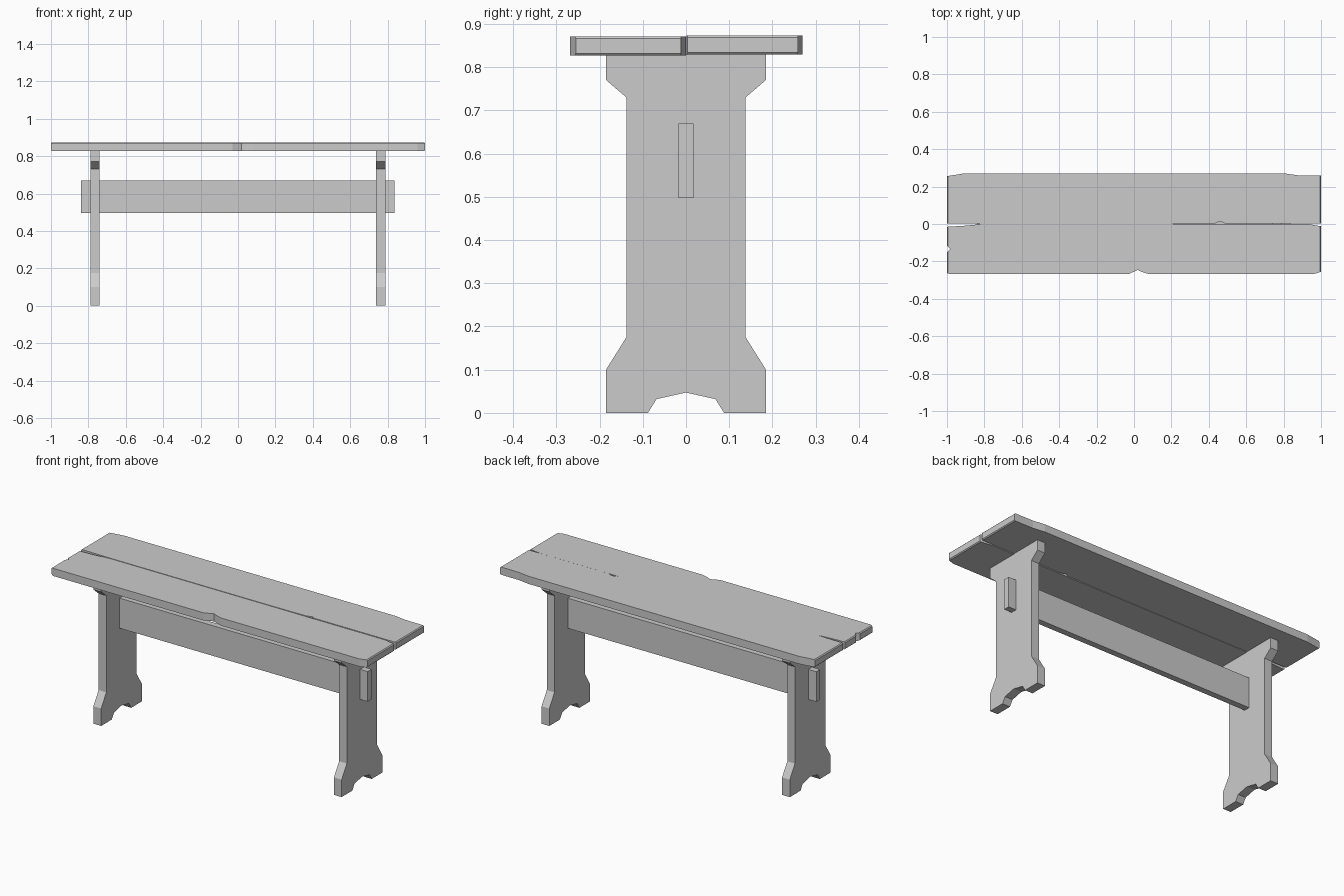
import bpy
import bmesh
from mathutils import Vector

cube = bpy.data.objects.get("Cube")
if cube:
    bpy.data.objects.remove(cube, do_unlink=True)

# Plain grey wood
grey = bpy.data.materials.new("plain_grey")
grey.use_nodes = True
grey.diffuse_color = (0.6, 0.6, 0.6, 1)
bsdf = grey.node_tree.nodes["Principled BSDF"]
bsdf.inputs["Base Color"].default_value = grey.diffuse_color
bsdf.inputs["Roughness"].default_value = 0.8


def extrude_outline(name, points, offset, end_bevel=0):
    """Extrude a flat outline by a vector, optionally easing its end edges."""
    bm = bmesh.new()
    face = bm.faces.new([bm.verts.new(p) for p in points])
    result = bmesh.ops.extrude_face_region(bm, geom=[face], use_keep_orig=True)
    moved = [v for v in result["geom"] if isinstance(v, bmesh.types.BMVert)]
    bmesh.ops.translate(bm, verts=moved, vec=Vector(offset))
    bmesh.ops.recalc_face_normals(bm, faces=bm.faces[:])
    if end_bevel:
        ends = [e for e in bm.edges
                if all(abs(v.co.x) > 0.999 for v in e.verts)
                and abs(e.verts[0].co.z - e.verts[1].co.z) < 0.001]
        bmesh.ops.bevel(bm, geom=ends, offset=end_bevel, segments=1, affect="EDGES")
    mesh = bpy.data.meshes.new(name)
    bm.to_mesh(mesh)
    bm.free()
    mesh.materials.append(grey)
    obj = bpy.data.objects.new(name, mesh)
    bpy.context.collection.objects.link(obj)
    return obj


# Seat planks with worn corners, chips and a split between them
back = [(-1, 0.004), (-0.81, 0.001), (0.18, 0.001), (0.435, 0.004), (0.46, 0.015),
        (0.485, 0.004), (1, 0.004), (1, 0.259), (0.88, 0.26), (0.81, 0.27),
        (-0.91, 0.27), (-1, 0.256)]
front = [(-1, -0.262), (-0.985, -0.268), (-0.03, -0.268), (0.0, -0.255),
         (0.02, -0.246), (0.045, -0.257), (0.08, -0.268), (0.96, -0.268),
         (1, -0.255), (1, -0.012), (0.93, 0), (-0.81, 0), (-0.9, -0.009),
         (-1, -0.015), (-1, -0.115), (-0.982, -0.135), (-1, -0.15)]
for name, outline, z in (("back_plank", back, 0.829), ("front_plank", front, 0.827)):
    extrude_outline(name, [(x, y, z) for x, y in outline], (0, 0, 0.044), 0.005)

# Trestle legs: half profile mirrored across the middle
half = [(0.088, 0), (0.185, 0), (0.185, 0.1), (0.138, 0.175),
        (0.138, 0.73), (0.185, 0.77), (0.185, 0.829)]
foot_arch = [(0, 0.047), (0.068, 0.032)]
profile = foot_arch + half + [(-y, z) for y, z in reversed(half)] + [(-0.068, 0.032)]
for name, x in (("left_leg", 0.739), ("right_leg", -0.789)):
    extrude_outline(name, [(x, y, z) for y, z in profile], (0.049, 0, 0))

# Stretcher passing through both legs
rail = [(-0.84, 0.497), (0.836, 0.497), (0.836, 0.67), (-0.84, 0.67)]
extrude_outline("stretcher", [(x, -0.0175, z) for x, z in rail], (0, 0.035, 0))
